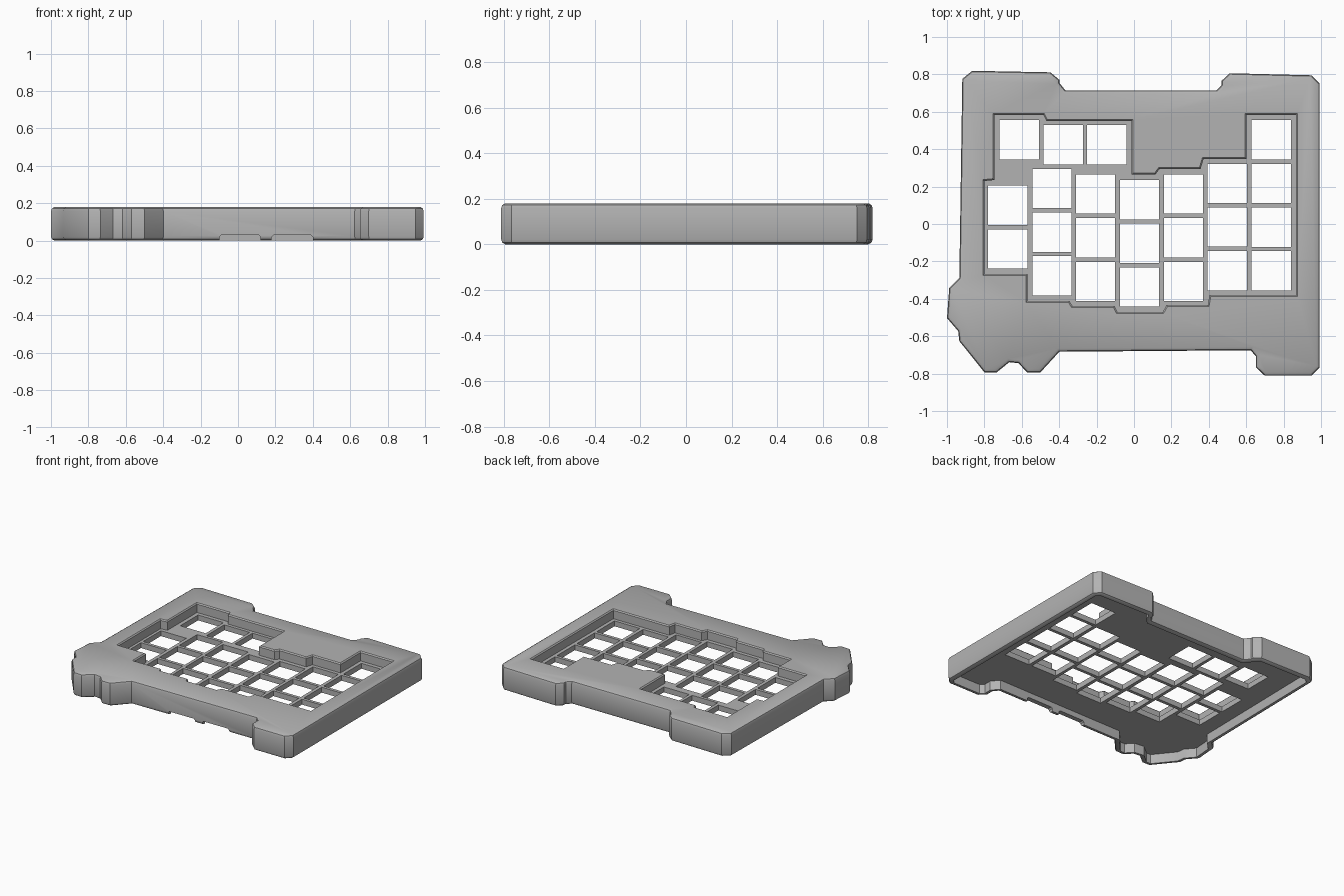
import bpy, bmesh
from mathutils import Vector

if "Cube" in bpy.data.objects:
    bpy.data.objects.remove(bpy.data.objects["Cube"])

grey = bpy.data.materials.new("plain_grey")
grey.use_nodes = True
grey.diffuse_color = (0.45, 0.45, 0.45, 1)
grey.node_tree.nodes["Principled BSDF"].inputs["Base Color"].default_value = (0.45, 0.45, 0.45, 1)

# Case outline, clockwise from the back right corner
OUTLINE = [(-.918, .776), (-.865, .819), (-.447, .811), (-.399, .771), (-.399, .755), (-.367, .715),
           (.442, .715), (.469, .744), (.469, .766), (.511, .806), (.95, .795), (.993, .75),
           (.993, -.766), (.95, -.811), (.699, -.811), (.651, -.766), (.651, -.707), (.624, -.675),
           (-.399, -.683), (-.5, -.793), (-.57, -.795), (-.618, -.744), (-.667, -.739), (-.736, -.795),
           (-.8, -.793), (-.934, -.626), (-.94, -.573), (-1, -.503), (-.988, -.343), (-.934, -.289)]

# Key well outline
WELL = [(-.747, .584), (-.485, .584), (-.469, .552), (-.013, .552), (-.013, .265), (.115, .265),
        (.137, .295), (.356, .295), (.372, .348), (.602, .348), (.602, .584), (.865, .584),
        (.865, -.38), (.404, -.38), (.394, -.434), (.174, -.434), (.153, -.471), (-.088, -.471),
        (-.104, -.439), (-.329, -.439), (-.345, -.412), (-.57, -.412), (-.57, -.268), (-.8, -.268),
        (-.8, .23), (-.747, .235)]

# Key columns: x, y of the rearmost key, number of keys
COLUMNS = [(-.675, .1, 2), (-.613, .45, 1), (-.378, .423, 1), (-.145, .423, 1), (-.439, .19, 3),
           (-.206, .16, 3), (.03, .13, 3), (.265, .16, 3), (.498, .217, 3), (.734, .45, 4)]
PITCH, KEY = .2335, .21
TOP, PLATE, CEILING, WALL = .18, .11, .07, .035


def inset(points, d):
    """Move a clockwise outline inward by d with mitred corners."""
    result = []
    for i, p in enumerate(points):
        p = Vector(p)
        a = (p - Vector(points[i - 1])).normalized()
        b = (Vector(points[(i + 1) % len(points)]) - p).normalized()
        na, nb = Vector((a.y, -a.x)), Vector((b.y, -b.x))
        result.append(p + (na + nb) * d / (1 + na.dot(nb)))
    return result


def prism(name, points, layers):
    """Stack inset copies of an outline; layers are (inset, height)."""
    bm = bmesh.new()
    rings = [[bm.verts.new((p.x, p.y, z)) for p in inset(points, d)] for d, z in layers]
    n = len(points)
    for low, high in zip(rings, rings[1:]):
        for i in range(n):
            j = (i + 1) % n
            bm.faces.new((low[i], low[j], high[j], high[i]))
    bm.faces.new(rings[0])
    bm.faces.new(rings[-1])
    bmesh.ops.recalc_face_normals(bm, faces=bm.faces)
    mesh = bpy.data.meshes.new(name)
    bm.to_mesh(mesh)
    bm.free()
    mesh.materials.append(grey)
    obj = bpy.data.objects.new(name, mesh)
    bpy.context.collection.objects.link(obj)
    return obj


def box_outline(x, y, w, h):
    return [(x - w / 2, y + h / 2), (x + w / 2, y + h / 2), (x + w / 2, y - h / 2), (x - w / 2, y - h / 2)]


# Outer shell with softened top and bottom edges
case = prism("case", OUTLINE, [(.018, 0), (.005, .008), (0, .022), (0, TOP - .022), (.005, TOP - .008), (.018, TOP)])

# Cutters: hollow underside, key well, key holes and two cable notches
cutters = [prism("underside_cutter", OUTLINE, [(WALL, -.1), (WALL, CEILING)]),
           prism("well_cutter", WELL, [(0, PLATE), (0, TOP - .008), (-.008, TOP), (-.008, TOP + .1)])]
for x, y, count in COLUMNS:
    for k in range(count):
        cutters.append(prism("key_cutter", box_outline(x, y - k * PITCH, KEY, KEY), [(0, -.05), (0, .3)]))
for x in (.01, .29):
    cutters.append(prism("notch_cutter", box_outline(x, -.69, .22, .12),
                         [(0, -.05), (0, .02), (.01, .03)]))

for cutter in cutters:
    mod = case.modifiers.new(cutter.name, "BOOLEAN")
    mod.operation = "DIFFERENCE"
    mod.solver = "EXACT"
    mod.object = cutter

# Bake the cuts and drop the cutters
bpy.context.view_layer.update()
baked = bpy.data.meshes.new_from_object(case.evaluated_get(bpy.context.evaluated_depsgraph_get()))
case.modifiers.clear()
case.data = baked
for cutter in cutters:
    bpy.data.objects.remove(cutter)

bpy.context.view_layer.objects.active = case
case.select_set(True)
bpy.ops.object.shade_smooth_by_angle(angle=.6)
